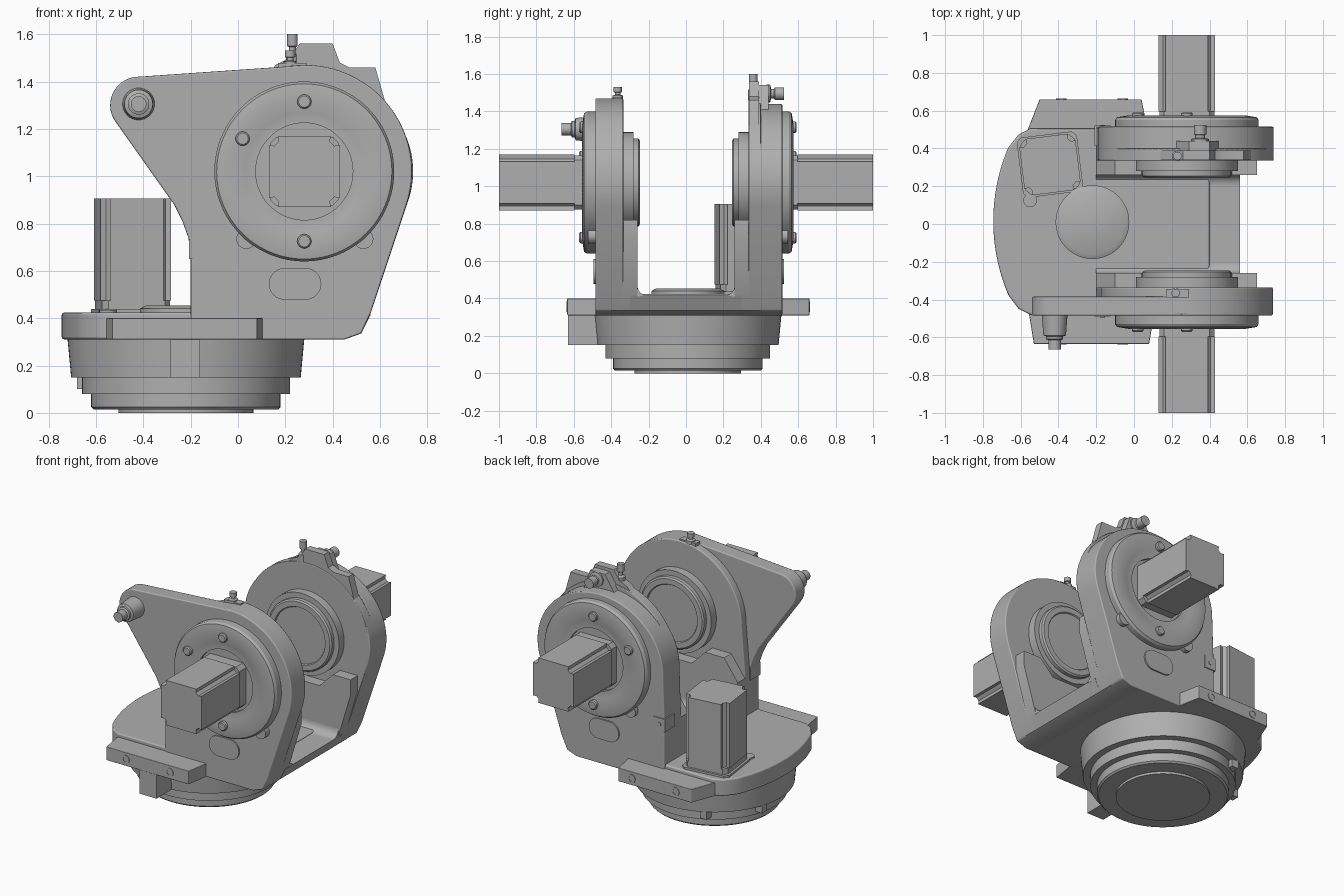
import bpy, bmesh, math
from mathutils import Vector

cube = bpy.data.objects.get("Cube")
if cube:
    bpy.data.objects.remove(cube, do_unlink=True)

grey = bpy.data.materials.new("machine_grey")
grey.use_nodes = True
grey.diffuse_color = (0.43, 0.43, 0.43, 1)
grey.node_tree.nodes["Principled BSDF"].inputs["Base Color"].default_value = grey.diffuse_color


def place(axis, u, v, h):
    """Put a flat point (u, v) at distance h along the chosen axis."""
    return Vector({"x": (h, u, v), "y": (u, h, v), "z": (u, v, h)}[axis])


def finish(name, bm, bevel=0):
    bmesh.ops.recalc_face_normals(bm, faces=bm.faces)
    mesh = bpy.data.meshes.new(name)
    bm.to_mesh(mesh)
    bm.free()
    mesh.materials.append(grey)
    mesh.shade_smooth()
    mesh.set_sharp_from_angle(angle=math.radians(30))
    obj = bpy.data.objects.new(name, mesh)
    bpy.context.scene.collection.objects.link(obj)
    if bevel:
        mod = obj.modifiers.new("soft_edges", "BEVEL")
        mod.width = bevel
        mod.segments = 2
        mod.limit_method = "ANGLE"
        mod.angle_limit = math.radians(40)
        mod.harden_normals = True
    return obj


def prism(name, outline, axis, start, end, bevel=0):
    bm = bmesh.new()
    low = [bm.verts.new(place(axis, u, v, start)) for u, v in outline]
    high = [bm.verts.new(place(axis, u, v, end)) for u, v in outline]
    bm.faces.new(low)
    bm.faces.new(high)
    for i in range(len(low)):
        j = (i + 1) % len(low)
        bm.faces.new((low[i], low[j], high[j], high[i]))
    return finish(name, bm, bevel)


def box(name, x, y, z, bevel=0):
    outline = [(x[0], y[0]), (x[1], y[0]), (x[1], y[1]), (x[0], y[1])]
    return prism(name, outline, "z", z[0], z[1], bevel)


def lathe(name, origin, axis, profile, sign=1, sides=64):
    """Turn (radius, height) pairs about an axis, closing both ends."""
    bm = bmesh.new()
    rings = []
    for r, h in profile:
        ring = []
        for i in range(sides):
            a = math.tau * i / sides
            co = Vector(origin) + place(axis, r * math.cos(a), r * math.sin(a), sign * h)
            ring.append(bm.verts.new(co))
        rings.append(ring)
    bm.faces.new(rings[0])
    bm.faces.new(rings[-1])
    for a, b in zip(rings, rings[1:]):
        for i in range(sides):
            j = (i + 1) % sides
            bm.faces.new((a[i], a[j], b[j], b[i]))
    return finish(name, bm)


def arc(cx, cy, rx, ry, start, end, steps=24):
    angles = [math.radians(start + (end - start) * i / steps) for i in range(steps + 1)]
    return [(cx + rx * math.cos(a), cy + ry * math.sin(a)) for a in angles]


def four_corners(corner, cx, cy, turn=0):
    """Repeat one corner outline around a square."""
    pts = []
    for k in range(4):
        a = math.radians(90 * k + turn)
        pts += [(cx + u * math.cos(a) - v * math.sin(a),
                 cy + u * math.sin(a) + v * math.cos(a)) for u, v in corner]
    return pts


def motor(name, axis, cx, cy, base, foot, end, turn=0):
    """Square motor with grooved corners, on a chamfered foot."""
    grooved = [(.15, .112), (.126, .108), (.108, .126), (.112, .15)]
    chamfered = [(.145, .12), (.12, .145)]
    prism(name + "_body", four_corners(grooved, cx, cy, turn), axis, foot, end)
    prism(name + "_foot", four_corners(chamfered, cx, cy, turn), axis, base, foot)


AX, AZ = .28, 1.02      # tilt axis
BX, BY = -.22, .01      # turntable axis

# Stepped turntable base
lathe("turntable_base", (BX, BY, 0), "z",
      [(.285, 0), (.285, .015), (.39, .015), (.4, .025), (.4, .08), (.44, .08),
       (.44, .15), (.485, .15), (.5, .31), (.48, .33)], sides=96)
for degrees in (118, 163):
    a = math.radians(degrees)
    x, y = BX + .455 * math.cos(a), BY + .455 * math.sin(a)
    box("base_nub", (x - .025, x + .025), (y - .025, y + .025), (.1, .155))

# Platform with a bowed outer edge
platform = [(.4, .505), (-.55, .505), (-.61, .475)]
platform += arc(.255, .015, 1, 1, 157, 203)
platform += [(-.61, -.45), (-.55, -.48), (.4, -.48)]
prism("platform", platform, "z", .31, .425, .012)
lathe("platform_cap", (BX, BY, .42), "z", [(.195, 0), (.195, .02), (.17, .033)])

# Side brackets with screw holes
front_bar = [(-.56, -.45), (-.53, -.635), (.08, -.635), (.11, -.45)]
back_bar = [(-.57, .48), (-.5, .66), (.04, .66), (.075, .48)]
prism("front_bracket", front_bar, "z", .31, .4, .004)
prism("back_bracket", back_bar, "z", .31, .4, .004)
box("front_bracket_stop", (-.285, -.16), (-.63, -.4), (.15, .32))
for x in (-.385, -.06):
    for y, sign in ((-.634, -1), (.659, 1)):
        lathe("bracket_screw", (x, y, .355), "y",
              [(.028, 0), (.028, .005), (.018, .005), (.018, .002)], sign, 24)

# Floor of the yoke with rounded inner corners
floor = [(-.25, .31), (.45, .31), (.52, .335), (.56, .415), (-.25, .415)]
prism("yoke_floor", floor, "y", -.3, .3)
for side in (-1, 1):
    fillet = [(side * .262, .41)] + arc(side * .205, .47, side * .055, .055, 0, -90, 8)
    prism("floor_fillet", fillet, "x", -.2, .56)

# Arm outlines, in x and z
corner = [(.45, .31), (.52, .335), (.56, .42)]
left_edge = [(-.2, .72), (-.2, .31)]
front_round = corner + arc(AX, AZ, .455, .45, -18, 180, 48) + left_edge
back_round = corner + arc(AX - .005, AZ, .465, .42, -18, 180, 48) + left_edge
lobed = corner + arc(AX, AZ, .455, .45, -18, 88, 32)
lobed += arc(-.42, 1.3, .12, .12, 92, 217, 20)
lobed += [(-.27, .88), (-.235, .81), (-.21, .74), (-.2, .68), (-.2, .31)]
thick = corner + [(.65, .72), (.65, .82), (.52, .82), (.42, .72), (.14, .72),
                  (.04, .82), (-.1, .82), (-.2, .68), (-.2, .31)]

prism("front_arm_plate", lobed, "y", -.485, -.385, .008)
prism("front_arm_body", front_round, "y", -.48, -.335, .008)
prism("front_arm_root", thick, "y", -.4, -.26)
prism("back_arm_body", back_round, "y", .335, .515, .008)
prism("back_arm_rim", front_round, "y", .335, .4, .005)
prism("back_arm_root", thick, "y", .26, .4)

# Lug on top of the back arm
lug = [(.08, 1.38), (.16, 1.47), (.22, 1.5), (.26, 1.56), (.4, 1.56),
       (.43, 1.48), (.47, 1.46), (.58, 1.46), (.62, 1.32), (.3, 1.3)]
prism("back_arm_lug", lug, "y", .338, .39)
prism("lug_rib", [(.2, 1.4), (.29, 1.54), (.4, 1.54), (.45, 1.4)], "y", .38, .44)

# Gear covers, bosses, bolts and motors on both sides
for label, sign, outer, inner in (("front", -1, -.475, -.335), ("back", 1, .495, .335)):
    lathe(label + "_gear_cover", (AX, outer, AZ), "y",
          [(.38, 0), (.38, .055), (.37, .07), (.31, .08), (.25, .067),
           (.218, .064), (.205, .064), (.205, .045)], sign, 96)
    lathe(label + "_inner_boss", (AX, inner, AZ), "y",
          [(.27, -.01), (.27, .055), (.235, .055), (.235, .08), (.225, .088),
           (.19, .088), (.185, .08)], -sign, 72)
    for degrees in (90, 152, 270):
        a = math.radians(degrees)
        at = (AX + .295 * math.cos(a), outer, AZ + .295 * math.sin(a))
        lathe(label + "_cover_bolt", at, "y", [(.03, .05), (.03, .09), (.024, .096)], sign, 24)
    for x in (.035, .53):
        lathe(label + "_cover_lobe", (x, outer, .735), "y", [(.042, 0), (.042, .05)], sign, 24)
    motor(label + "_motor", "y", AX, AZ, outer + sign * .04, sign * .595, sign)
    # Raised pad and small sensor block below the cover
    face = -.485 if sign < 0 else .515
    pad = arc(.285, .545, .067, .067, -90, 90, 12) + arc(.197, .545, .067, .067, 90, 270, 12)
    prism(label + "_arm_pad", pad, "y", face - sign * .01, face + sign * .009)
    ends = sorted((face - sign * .1, face + sign * .006))
    box(label + "_sensor_block", (-.208, -.125), ends, (.65, .735))
    lathe(label + "_sensor_screw", (-.167, face, .692), "y", [(.014, 0), (.014, .01)], sign, 16)

# Pivot pin on the front arm lobe
lathe("lobe_pin", (-.42, -.48, 1.305), "y",
      [(.068, 0), (.06, .11), (.045, .115), (.045, .13), (.033, .135), (.033, .185)], -1, 32)

# Upright motor on the platform
motor("upright_motor", "z", -.445, .315, .42, .475, .905, 7)
mount = four_corners([(.16, .135), (.135, .16)], -.445, .315, 7)
prism("upright_motor_mount", mount, "z", .42, .438)
lathe("mount_ear", (-.55, .125, .42), "z", [(.036, 0), (.036, .015)], 1, 24)

# Grease fittings
fitting = [(.028, -.02), (.028, .035), (.014, .045), (.014, .065), (.022, .07), (.022, .12)]
lathe("back_fitting", (.23, .36, 1.48), "z", fitting, 1, 20)
lathe("front_fitting", (.22, -.365, 1.465), "z", [(r, h * .55) for r, h in fitting], 1, 20)
box("front_fitting_pad", (.17, .29), (-.39, -.345), (1.44, 1.478))
lathe("lug_fitting", (.35, .43, 1.495), "y",
      [(.048, 0), (.048, .02), (.026, .025), (.026, .04), (.033, .045), (.033, .095)], 1, 24)
